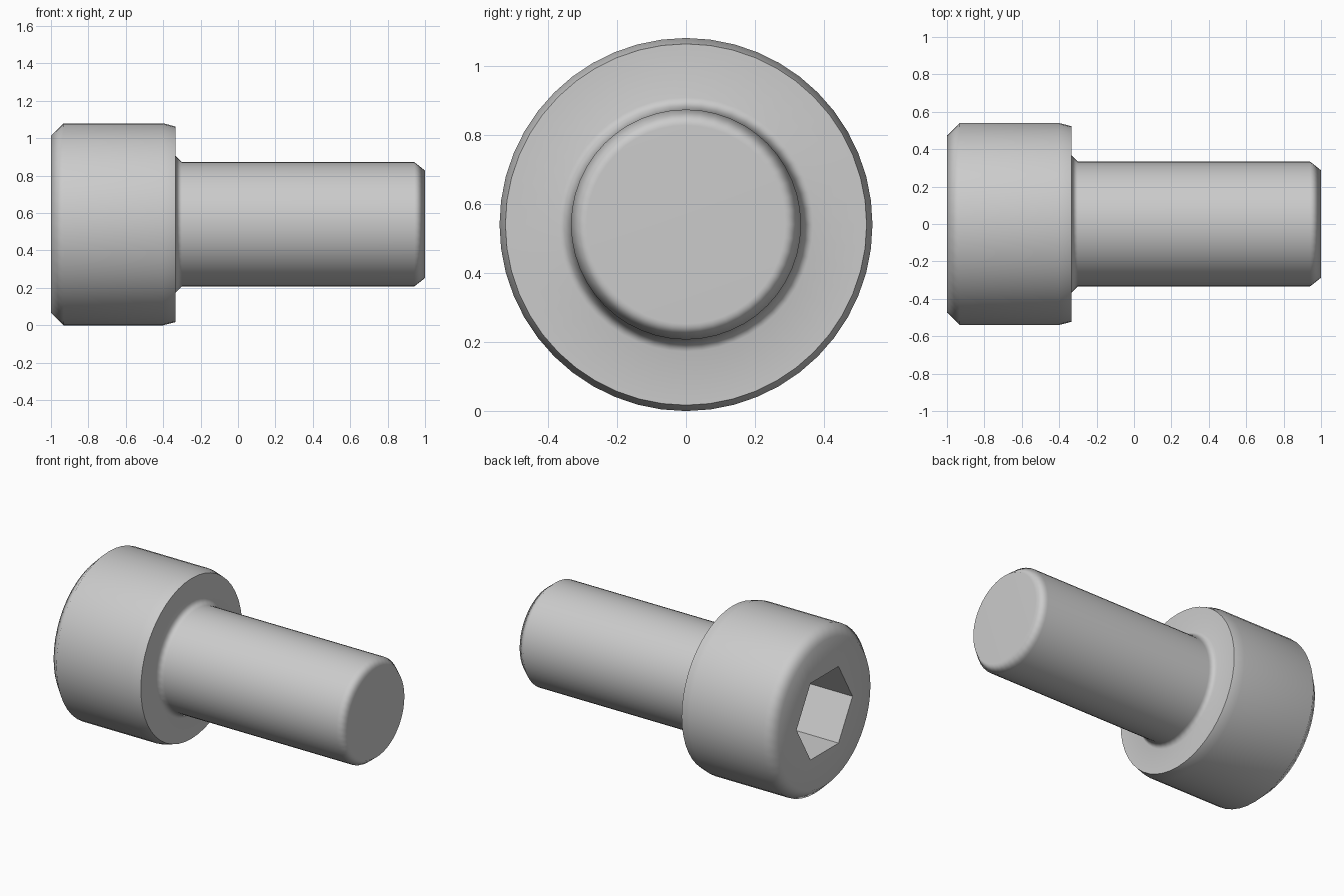
import bpy, bmesh, math

if "Cube" in bpy.data.objects:
    bpy.data.objects.remove(bpy.data.objects["Cube"])

SEG = 48          # sides of every ring (multiple of 6 for the hex socket)
AXIS_Z = 0.54     # height of the bolt axis
FLATS = 0.25      # half the distance across the socket flats


def circle(r):
    return lambda a: r


def hexagon(a):
    step = math.pi / 3
    return FLATS / math.cos(a % step - step / 2)


# Sections from socket floor, out over the head, down to the shank tip: (x, radius function)
sections = [(-0.667, hexagon), (-1.0, hexagon)]
sections += [(x, circle(r)) for x, r in [
    (-1.0, 0.473), (-0.932, 0.54),      # head, socket-side chamfer
    (-0.40, 0.54), (-0.335, 0.523),     # head, underside taper
    (-0.335, 0.368), (-0.30, 0.333),    # neck fillet
    (0.942, 0.333), (1.0, 0.287)]]      # shank and tip chamfer

bm = bmesh.new()
rings = []
for x, radius in sections:
    ring = []
    for i in range(SEG):
        a = 2 * math.pi * i / SEG
        r = radius(a)
        ring.append(bm.verts.new((x, r * math.cos(a), AXIS_Z + r * math.sin(a))))
    rings.append(ring)

# Skin between sections
for p, q in zip(rings, rings[1:]):
    for i in range(SEG):
        j = (i + 1) % SEG
        bm.faces.new((p[i], p[j], q[j], q[i]))

# Socket floor and shank tip
bm.faces.new(rings[0])
bm.faces.new(rings[-1])
bmesh.ops.recalc_face_normals(bm, faces=bm.faces)

mesh = bpy.data.meshes.new("socket_head_bolt")
bm.to_mesh(mesh)
bm.free()
bolt = bpy.data.objects.new("socket_head_bolt", mesh)
bpy.context.collection.objects.link(bolt)

# Soft chamfers with flat ends
bpy.context.view_layer.objects.active = bolt
bolt.select_set(True)
bpy.ops.object.shade_smooth_by_angle(angle=math.radians(55))
weighted = bolt.modifiers.new("flat_ends", 'WEIGHTED_NORMAL')
weighted.keep_sharp = True
